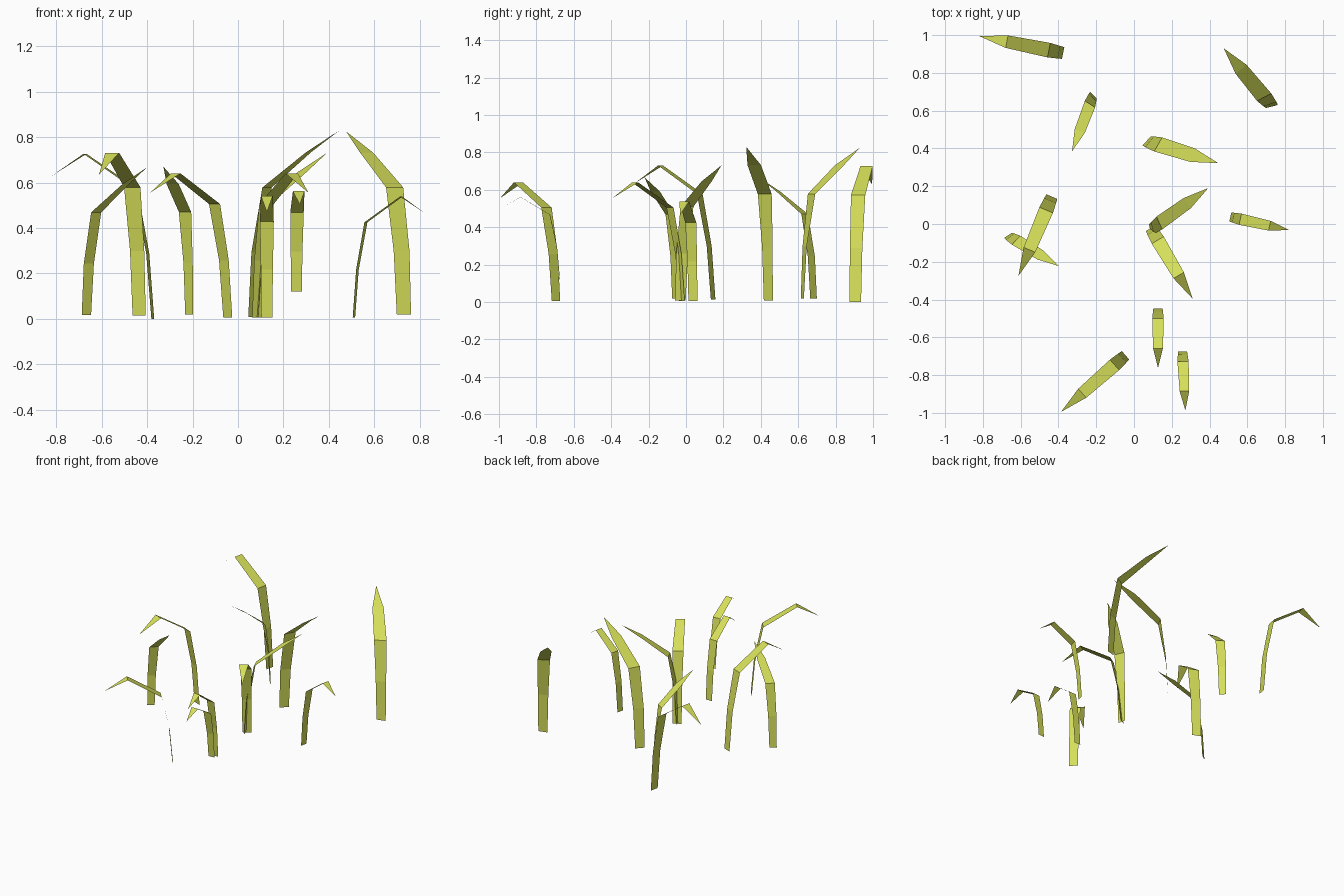
import bpy, bmesh, math
from mathutils import Vector, Matrix

if "Cube" in bpy.data.objects:
    bpy.data.objects.remove(bpy.data.objects["Cube"])

grass = bpy.data.materials.new("grass_green")
grass.diffuse_color = (0.67, 0.74, 0.10, 1)
grass.use_nodes = True
grass.node_tree.nodes["Principled BSDF"].inputs["Base Color"].default_value = grass.diffuse_color

# Blade profiles: (reach fraction, height, width, twist in degrees)
STRAIGHT = [(0, 0, .065, -25), (.04, .285, .073, -22), (.16, .57, .085, -12), (.64, .725, .075, 0), (1, .822, 0, 0)]
DROOPING = [(0, 0, .063, 0), (.05, .29, .068, 0), (.17, .575, .078, 0), (.67, .73, .067, 0), (1, .632, 0, 0)]


def blade(name, profile, base, tip, z0, height, width):
    """Flat folded strip running from base to a pointed tip."""
    base, tip = Vector((*base, 0)), Vector((*tip, 0))
    run = tip - base
    side = Vector((run.y, -run.x, 0)).normalized()
    bm = bmesh.new()
    prev = None
    for reach, z, w, twist in profile:
        c = base + run * reach + Vector((0, 0, z0 + z * height))
        s = Matrix.Rotation(math.radians(twist), 3, 'Z') @ side * (w * width / 2)
        row = [bm.verts.new(c - s), bm.verts.new(c + s)] if w else [bm.verts.new(c)]
        if prev:
            bm.faces.new([prev[0], prev[1], *reversed(row)])
        prev = row
    mesh = bpy.data.meshes.new(name)
    bm.to_mesh(mesh)
    bm.free()
    mesh.materials.append(grass)
    bpy.context.collection.objects.link(bpy.data.objects.new(name, mesh))


# Upright blades with one bend: base, tip, ground offset, height scale, width scale
straight = [
    ((.73, .622), (.475, .93), .02, .98, 1.0),
    ((.067, .44), (.447, .322), .008, 1.0, 1.0),
    ((.085, -.03), (.393, .19), .008, .88, .88),
    ((-.667, -.06), (-.40, -.222), .018, .79, .76),
    ((-.215, .682), (-.328, .385), .02, .79, .76),
]
# Blades that fold over and droop at the tip
drooping = [
    ((-.375, .905), (-.82, .995), .0, .995, 1.0),
    ((-.435, .145), (-.612, -.275), .015, .98, 1.0),
    ((-.045, -.695), (-.387, -.995), .005, .87, .95),
    ((.088, -.022), (.31, -.395), .005, .87, .95),
    ((.51, .037), (.82, -.032), .005, .73, .78),
    ((.127, -.447), (.127, -.762), .005, .735, .78),
    ((.257, -.675), (.272, -.987), .12, .605, .76),
]
for i, args in enumerate(straight, 1):
    blade(f"upright_blade_{i}", STRAIGHT, *args)
for i, args in enumerate(drooping, 1):
    blade(f"drooping_blade_{i}", DROOPING, *args)
